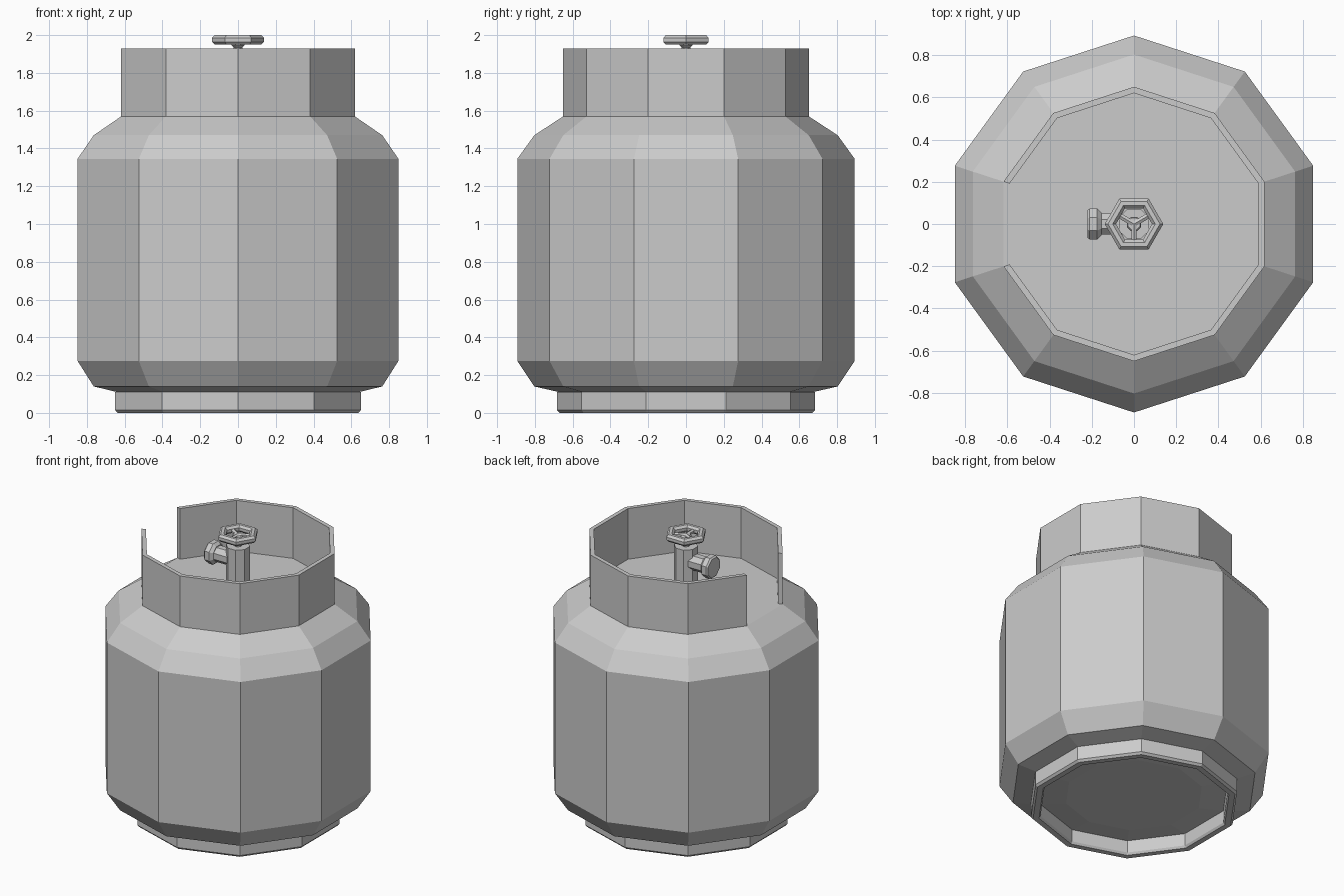
import bpy, bmesh, math
from mathutils import Matrix, Vector

if "Cube" in bpy.data.objects:
    bpy.data.objects.remove(bpy.data.objects["Cube"])


def lathe(name, profile, sides, start=0.0, ring=False, skip=0, matrix=Matrix()):
    """Spin (radius, z) points around z. ring: closed section; skip: faces left open."""
    bm = bmesh.new()
    count = sides - skip + 1 if skip else sides
    cols = []
    for i in range(count):
        a = math.radians(start) + math.tau * i / sides
        cols.append([bm.verts.new((r * math.cos(a), r * math.sin(a), z)) for r, z in profile])
    n = len(profile)
    for i in range(sides - skip):
        a, b = cols[i], cols[(i + 1) % count]
        for j in range(n if ring else n - 1):
            k = (j + 1) % n
            bm.faces.new((a[j], b[j], b[k], a[k]))
    if ring and skip:
        bm.faces.new(cols[0])
        bm.faces.new(cols[-1])
    if not ring:
        bm.faces.new([c[0] for c in cols])
        bm.faces.new([c[-1] for c in cols])
    bmesh.ops.recalc_face_normals(bm, faces=bm.faces)
    bm.transform(matrix)
    mesh = bpy.data.meshes.new(name)
    bm.to_mesh(mesh)
    bm.free()
    obj = bpy.data.objects.new(name, mesh)
    bpy.context.collection.objects.link(obj)
    return obj


# Ten-sided tank, with a corner pointing to the front and back
lathe("tank_body", [(0.45, 0.085), (0.65, 0.105), (0.803, 0.14), (0.893, 0.275),
                    (0.893, 1.345), (0.803, 1.47), (0.65, 1.57)], 10, 18)

# Foot ring with a small bottom bevel
lathe("foot_ring", [(0.684, 0.11), (0.684, 0.015), (0.67, 0.0),
                    (0.63, 0.0), (0.62, 0.015), (0.62, 0.11)], 10, 18, ring=True)

# Guard collar, open on the -x side
lathe("guard_collar", [(0.65, 1.56), (0.65, 1.93), (0.62, 1.93), (0.62, 1.56)],
      10, 198, ring=True, skip=1)

# Valve stem and spindle
lathe("valve_stem", [(0.078, 1.56), (0.078, 1.90)], 8, 22.5)
lathe("valve_spindle", [(0.025, 1.89), (0.025, 1.935), (0.037, 1.945),
                        (0.037, 1.97), (0.03, 1.98)], 8, 22.5)

# Side outlet with its nut, pointing to -x
outward = Matrix.Translation((0, 0, 1.80)) @ Matrix.Rotation(math.radians(-90), 4, 'Y')
lathe("outlet_pipe", [(0.055, 0.0), (0.055, 0.18)], 8, 22.5, matrix=outward)
lathe("outlet_nut", [(0.06, 0.155), (0.08, 0.175), (0.08, 0.21), (0.07, 0.22)],
      8, 22.5, matrix=outward)

# Six-sided handwheel rim
section = [(0.112 + 0.029 * math.cos(math.radians(22.5 + 45 * k)),
            1.975 + 0.027 * math.sin(math.radians(22.5 + 45 * k))) for k in range(8)]
lathe("handwheel_rim", section, 6, 0, ring=True)

# Three handwheel spokes
for i in range(3):
    turn = Matrix.Rotation(math.radians(30 + 120 * i), 4, 'Z')
    lay = Matrix.Translation((0, 0, 1.972)) @ turn @ Matrix.Rotation(math.radians(90), 4, 'Y')
    lathe(f"handwheel_spoke_{i + 1}", [(0.015, 0.0), (0.015, 0.095)], 6, matrix=lay)
